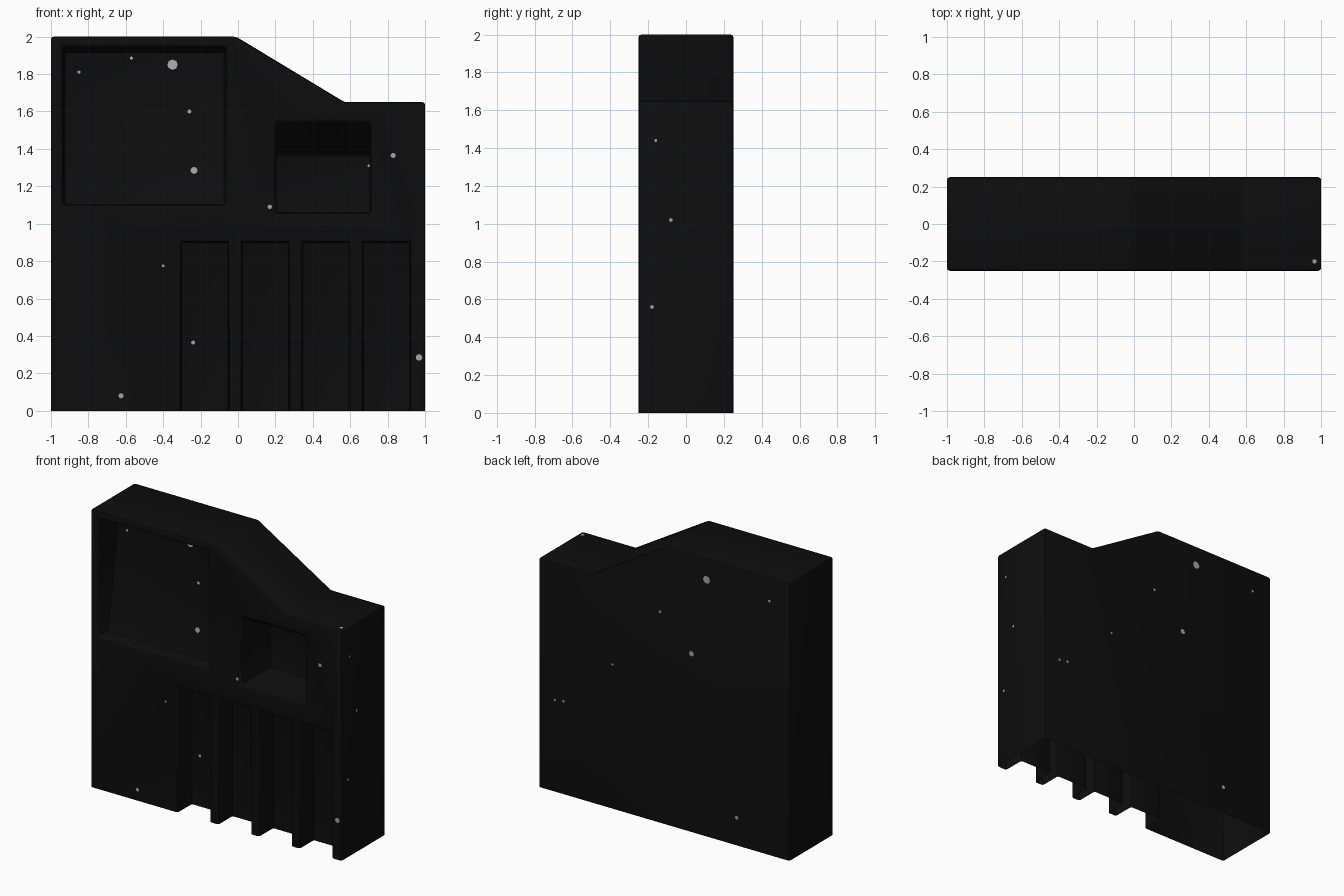
import bpy, bmesh, math
from mathutils import Vector
from mathutils.bvhtree import BVHTree

if "Cube" in bpy.data.objects:
    bpy.data.objects.remove(bpy.data.objects["Cube"])


def material(name, v):
    m = bpy.data.materials.new(name)
    m.diffuse_color = (v, v, v, 1)
    m.use_nodes = True
    m.node_tree.nodes["Principled BSDF"].inputs["Base Color"].default_value = m.diffuse_color
    return m


black = material("near black", 0.004)
grey = material("speck grey", 0.38)


def loft(name, front, back):
    """Solid between two matching outlines of 3D points."""
    bm = bmesh.new()
    a = [bm.verts.new(p) for p in front]
    b = [bm.verts.new(p) for p in back]
    n = len(a)
    bm.faces.new(a)
    bm.faces.new(b[::-1])
    for i in range(n):
        j = (i + 1) % n
        bm.faces.new((a[j], a[i], b[i], b[j]))
    bmesh.ops.recalc_face_normals(bm, faces=bm.faces)
    me = bpy.data.meshes.new(name)
    bm.to_mesh(me)
    bm.free()
    ob = bpy.data.objects.new(name, me)
    bpy.context.collection.objects.link(ob)
    return ob


def recess(x0, x1, z0, z1, depth_low, depth_high, back_z1, inset=0.0):
    """Cutter for a front recess; the back may lean and the ceiling may slope."""
    rect = [(x0, -0.26, z0), (x1, -0.26, z0), (x1, -0.26, z1), (x0, -0.26, z1)]
    yl, yh = depth_low - 0.25, depth_high - 0.25
    end = [(x0 + inset, yl, z0), (x1 - inset, yl, z0),
           (x1 - inset, yh, back_z1), (x0 + inset, yh, back_z1)]
    return loft("recess_cutter", rect, end)


# Main block from its stepped front outline
outline = [(-1, 0), (1, 0), (1, 1.65), (0.57, 1.65), (-0.01, 2), (-1, 2)]
body = loft("body", [(x, -0.25, z) for x, z in outline],
            [(x, 0.25, z) for x, z in outline])
body.data.materials.append(black)

# Large leaning panel, deep pocket with sloped ceiling, four open grooves
cutters = [recess(-0.94, -0.06, 1.10, 1.95, 0.10, 0.22, 1.92, 0.01),
           recess(0.20, 0.71, 1.055, 1.555, 0.33, 0.33, 1.365)]
for i in range(4):
    x = -0.305 + i * 0.324
    cutters.append(recess(x, x + 0.255, -0.2, 0.905, 0.16, 0.16, 0.905))

bpy.context.view_layer.objects.active = body
for c in cutters:
    m = body.modifiers.new("cut", 'BOOLEAN')
    m.operation = 'DIFFERENCE'
    m.solver = 'EXACT'
    m.object = c
    bpy.ops.object.modifier_apply(modifier=m.name)
    bpy.data.objects.remove(c)

# Open underside
bm = bmesh.new()
bm.from_mesh(body.data)
under = [f for f in bm.faces if all(v.co.z < 0.001 for v in f.verts)]
bmesh.ops.delete(bm, geom=under, context='FACES')
bm.to_mesh(body.data)
bm.free()

# Soft edges
bev = body.modifiers.new("soft_edges", 'BEVEL')
bev.width = 0.014
bev.segments = 2
bev.limit_method = 'ANGLE'
bev.angle_limit = math.radians(25)
bev.use_clamp_overlap = False
bpy.ops.object.modifier_apply(modifier=bev.name)
bpy.ops.object.select_all(action='DESELECT')
body.select_set(True)
bpy.ops.object.shade_smooth_by_angle(angle=math.radians(35))

# Pale specks laid on the surface wherever a straight ray lands
bm = bmesh.new()
bm.from_mesh(body.data)
tree = BVHTree.FromBMesh(bm)
bm.free()
specks = bmesh.new()


def speck(start, direction, r):
    d = Vector(direction)
    hit, normal, _, _ = tree.ray_cast(Vector(start), d)
    if hit is None:
        return
    if normal.dot(d) > 0:
        normal = -normal
    rot = normal.to_track_quat('Z', 'Y')
    pts = [hit + normal * 0.002 + rot @ Vector((r * math.cos(k * math.pi / 4),
           r * math.sin(k * math.pi / 4), 0)) for k in range(8)]
    specks.faces.new([specks.verts.new(p) for p in pts])


front = [(-0.35, 1.85, 0.028), (-0.235, 1.285, 0.019), (-0.625, 0.08, 0.014),
         (0.968, 0.285, 0.018), (0.83, 1.365, 0.014), (0.17, 1.09, 0.012),
         (-0.26, 1.6, 0.011), (-0.24, 0.365, 0.011), (-0.57, 1.885, 0.009),
         (-0.85, 1.81, 0.009), (0.70, 1.31, 0.008), (-0.40, 0.775, 0.008)]
back = [(-0.34, 1.85, 0.028), (-0.22, 1.285, 0.019), (-0.58, 0.2, 0.014),
        (0.03, 1.52, 0.01), (0.41, 1.04, 0.008), (0.8, 0.67, 0.01),
        (0.87, 0.66, 0.009), (-0.84, 1.83, 0.01)]
for x, z, r in front:
    speck((x, -2, z), (0, 1, 0), r)
for x, z, r in back:
    speck((x, 2, z), (0, -1, 0), r)
for y, z, r in [(-0.08, 1.02, 0.01), (-0.18, 0.56, 0.01), (-0.16, 1.44, 0.008)]:
    speck((2, y, z), (-1, 0, 0), r)
speck((0.965, -0.2, 3), (0, 0, -1), 0.012)

me = bpy.data.meshes.new("specks")
specks.to_mesh(me)
specks.free()
me.materials.append(grey)
bpy.context.collection.objects.link(bpy.data.objects.new("specks", me))
